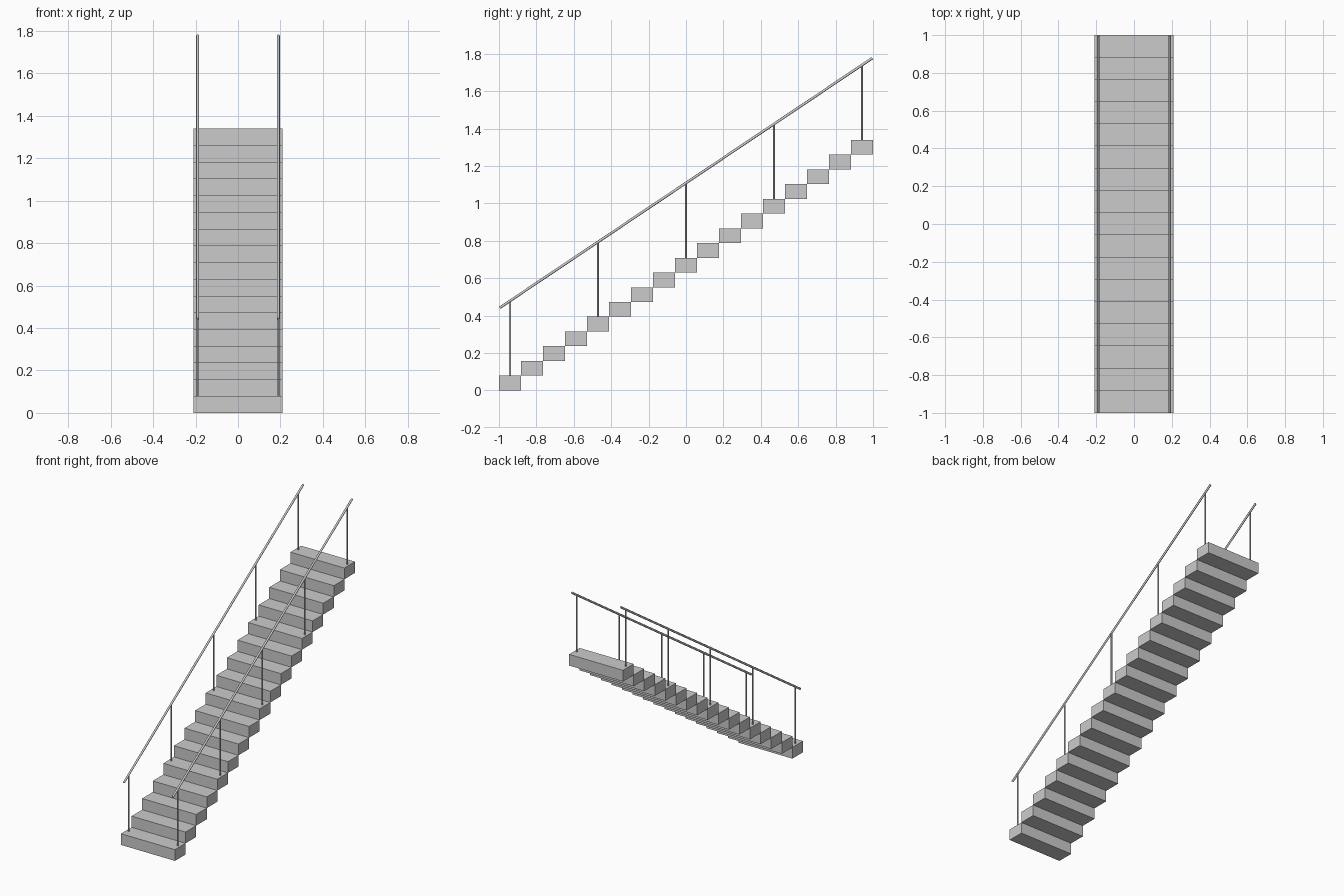
import bpy
from mathutils import Vector

if "Cube" in bpy.data.objects:
    bpy.data.objects.remove(bpy.data.objects["Cube"])

STEPS = 17
RUN = 2.0 / STEPS
RISE = 1.34 / STEPS
WIDTH = 0.42
RAIL_X = 0.19
RAIL_H = 0.40


def rod(name, a, b, radius, sides=12):
    a, b = Vector(a), Vector(b)
    d = b - a
    bpy.ops.mesh.primitive_cylinder_add(vertices=sides, radius=radius, depth=d.length,
                                        location=(a + b) / 2)
    o = bpy.context.object
    o.name = name
    o.rotation_euler = d.to_track_quat('Z', 'Y').to_euler()
    bpy.ops.object.shade_smooth_by_angle()
    return o


def step_top(i):
    return -1 + (i + 0.5) * RUN, (i + 1) * RISE


# block steps meeting corner to corner
for i in range(STEPS):
    y, z = step_top(i)
    bpy.ops.mesh.primitive_cube_add(size=1, location=(0, y, z - RISE / 2))
    o = bpy.context.object
    o.name = f"step_{i + 1}"
    o.scale = (WIDTH, RUN, RISE)

slope = RISE / RUN
mid_y, mid_z = step_top(STEPS // 2)
for side, x in (("left", -RAIL_X), ("right", RAIL_X)):
    # posts on every fourth step
    for i in range(0, STEPS, 4):
        y, z = step_top(i)
        rod(f"{side}_post_{i // 4 + 1}", (x, y, z), (x, y, z + RAIL_H), 0.005)
    # sloping handrail
    zc = mid_z + RAIL_H
    e = 0.996
    rod(f"{side}_handrail", (x, -e, zc - e * slope), (x, e, zc + e * slope), 0.007)
